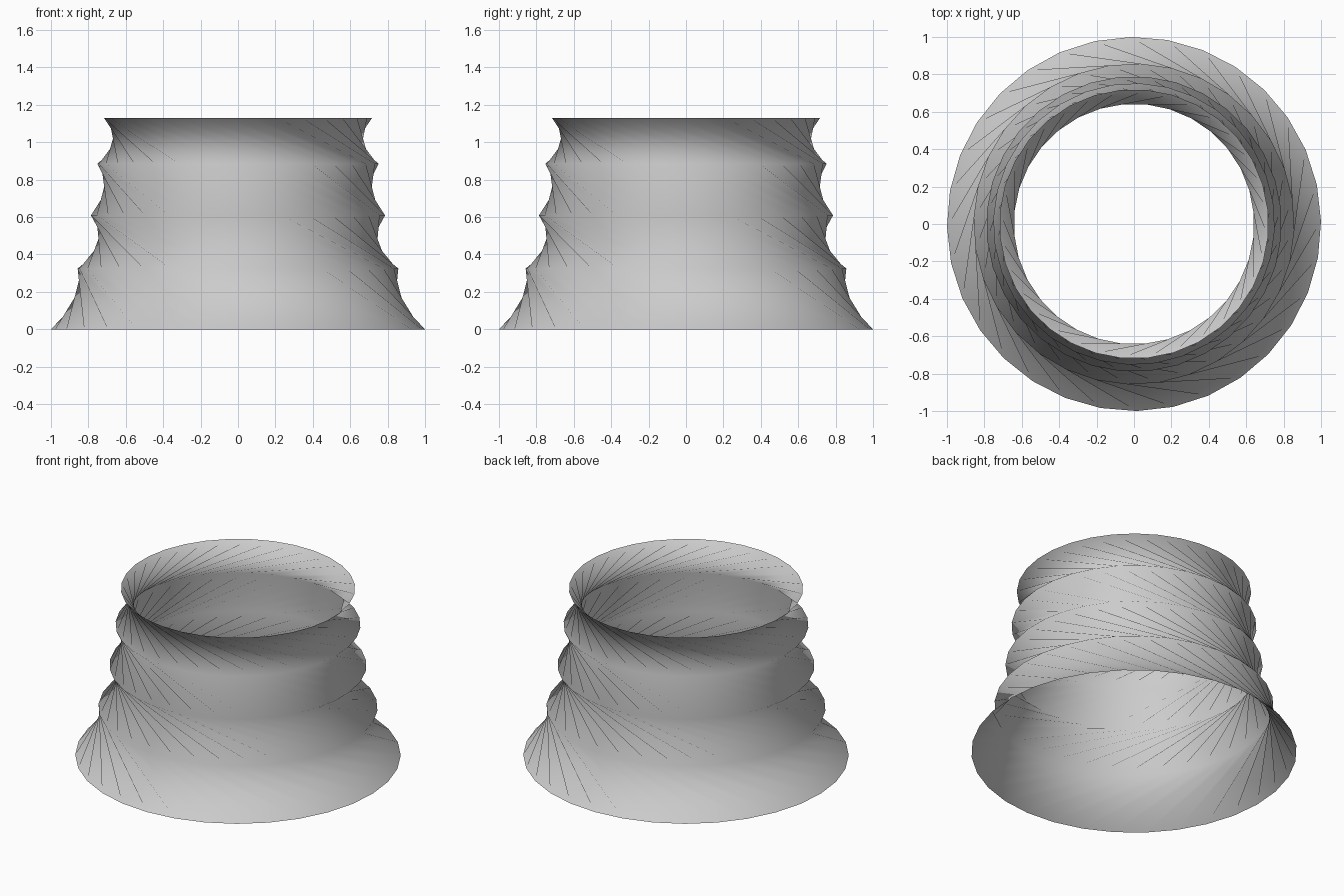
import bpy, bmesh, math

cube = bpy.data.objects.get("Cube")
if cube:
    bpy.data.objects.remove(cube, do_unlink=True)

SIDES = 32
# Each ring: height, radius, clockwise twist in degrees from the ring below
RINGS = [(0, 1, -0.9), (0.325, 0.858, 37), (0.61, 0.79, 48),
         (0.885, 0.753, 42), (1.13, 0.72, 48)]

grey = bpy.data.materials.new("light grey")
grey.use_nodes = True
colour = (0.6, 0.6, 0.6, 1)
grey.diffuse_color = colour
grey.node_tree.nodes["Principled BSDF"].inputs["Base Color"].default_value = colour


def add_ring(bm, height, radius, phase):
    angles = [phase + math.tau * i / SIDES for i in range(SIDES)]
    return [bm.verts.new((radius * math.cos(a), radius * math.sin(a), height))
            for a in angles]


# Open sleeve: successive rings joined by slanted triangles that pinch each waist
bm = bmesh.new()
phase = 0
lower = None
for height, radius, twist in RINGS:
    phase -= math.radians(twist)
    upper = add_ring(bm, height, radius, phase)
    if lower:
        for i in range(SIDES):
            j = (i + 1) % SIDES
            bm.faces.new((lower[i], lower[j], upper[i]))
            bm.faces.new((lower[j], upper[j], upper[i]))
    lower = upper
for face in bm.faces:
    face.smooth = True

mesh = bpy.data.meshes.new("twisted_sleeve")
bm.to_mesh(mesh)
bm.free()
mesh.materials.append(grey)
sleeve = bpy.data.objects.new("twisted_sleeve", mesh)
bpy.context.collection.objects.link(sleeve)
